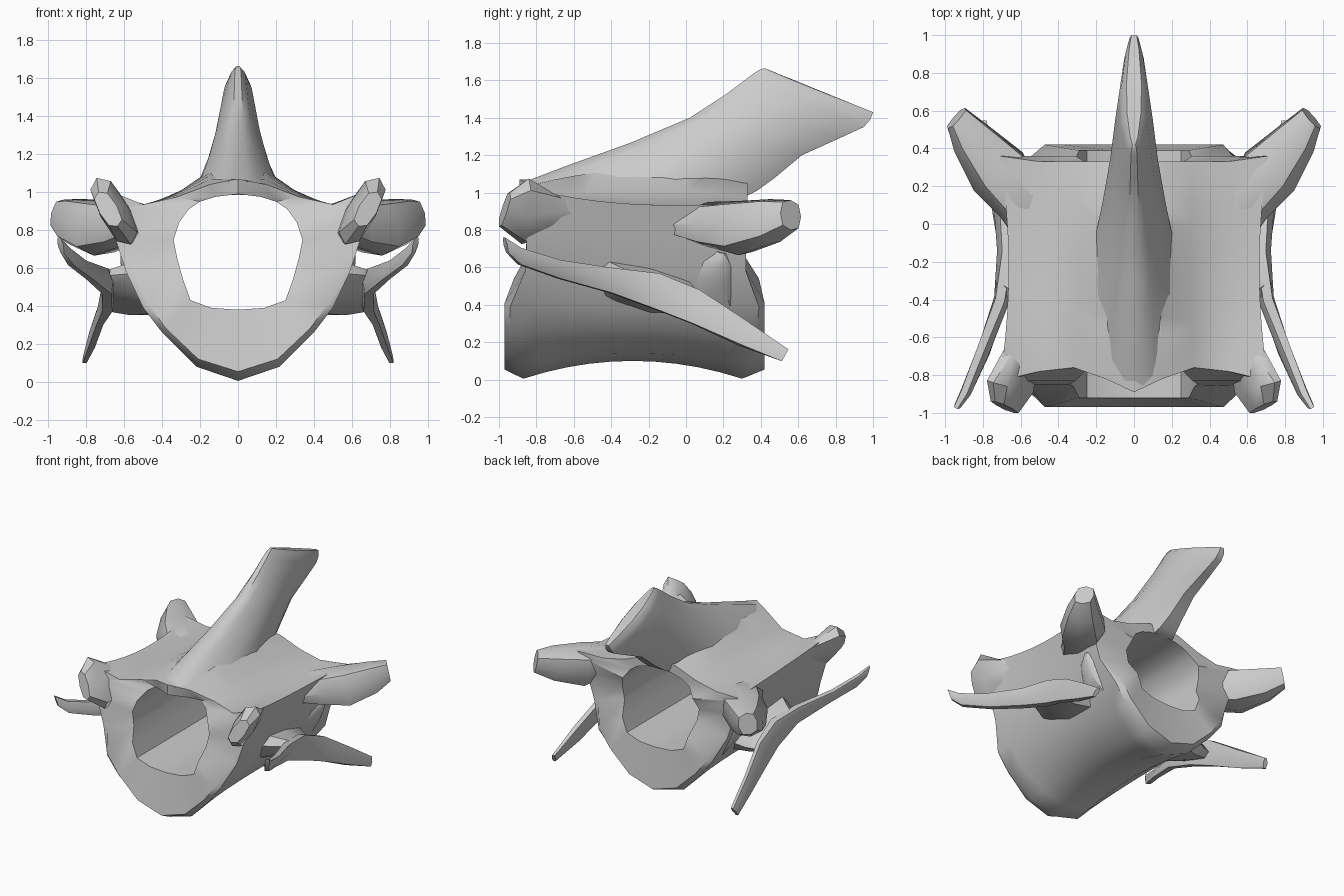
import bpy, bmesh, math
from mathutils import Vector

if "Cube" in bpy.data.objects:
    bpy.data.objects.remove(bpy.data.objects["Cube"])

bone = bpy.data.materials.new("bone_grey")
bone.use_nodes = True
bone.diffuse_color = (0.6, 0.6, 0.6, 1)
bone.node_tree.nodes["Principled BSDF"].inputs["Base Color"].default_value = (0.6, 0.6, 0.6, 1)


def finish(name, bm, mirror=False):
    bmesh.ops.recalc_face_normals(bm, faces=bm.faces)
    mesh = bpy.data.meshes.new(name)
    bm.to_mesh(mesh)
    bm.free()
    mesh.materials.append(bone)
    ob = bpy.data.objects.new(name, mesh)
    bpy.context.collection.objects.link(ob)
    if mirror:
        ob.modifiers.new("Mirror", "MIRROR").use_mirror_merge = False
    bpy.ops.object.select_all(action="DESELECT")
    ob.select_set(True)
    bpy.context.view_layer.objects.active = ob
    bpy.ops.object.shade_smooth_by_angle(angle=math.radians(42))


def loft(name, rings, closed=False, mirror=False):
    """Skin a list of point rings; closed joins the last ring to the first."""
    bm = bmesh.new()
    vs = [[bm.verts.new(p) for p in r] for r in rings]
    n = len(vs[0])
    for i in range(len(vs) if closed else len(vs) - 1):
        a, b = vs[i], vs[(i + 1) % len(vs)]
        for k in range(n):
            bm.faces.new((a[k], a[(k + 1) % n], b[(k + 1) % n], b[k]))
    if not closed:
        bm.faces.new(vs[0])
        bm.faces.new(vs[-1])
    finish(name, bm, mirror)


def squared(v):
    return math.copysign(abs(v) ** .75, v)


def process(name, sections, sides=8):
    """Mirrored bony arm through (centre, half axis, half axis) sections."""
    rings = []
    for c, a, b in sections:
        c, a, b = Vector(c), Vector(a), Vector(b)
        angles = [math.tau * i / sides for i in range(sides)]
        rings.append([c + a * squared(math.cos(t)) + b * squared(math.sin(t))
                      for t in angles])
    loft(name, rings, mirror=True)


# Body and arch: half profiles (x, z), front y and back y, from keel to roof
OUTER = [(0, .005), (.22, .08), (.4, .26), (.5, .39), (.59, .58), (.655, .78),
         (.71, .92), (.5, .935), (.32, .975), (.15, 1.04), (0, 1.07)]
HOLE = [(0, .38), (.14, .39), (.25, .43), (.29, .54), (.32, .65), (.34, .75),
        (.31, .84), (.26, .91), (.2, .95), (.12, .975), (0, .99)]
FRONT = [-.87, -.9, -.94, -.94, -.86, -.85, -.83, -.78, -.76, -.82, -.89]
BACK = [.3, .34, .38, .39, .32, .32, .36, .33, .33, .33, .33]
# Extra height along the middle of the roof and of the keel
ROOF_RISE = {8: .035, 9: .08}
KEEL_RISE = {0: .095, 1: .06}


def mirrored(half):
    return half + [Vector((-p.x, p.y, p.z)) for p in half[-2:0:-1]]


def outer_ring(t):
    bow = 4 * t * (1 - t)
    ring = []
    for k, (x, z) in enumerate(OUTER):
        y = FRONT[k] + (BACK[k] - FRONT[k]) * t
        z += (ROOF_RISE.get(k, 0) + KEEL_RISE.get(k, 0)) * bow
        if k == 6:
            z += .1 * (1 - t) ** 3 + .03 * t ** 3
        ring.append(Vector((x * (1 - .065 * bow), y, z)))
    return ring


def face_ring(ends, rim, mix):
    ring = []
    for k, (o, h) in enumerate(zip(OUTER, HOLE)):
        y = rim if k < 4 else ends[k]
        ring.append(Vector((o[0] + (h[0] - o[0]) * mix, y,
                            o[1] + (h[1] - o[1]) * mix)))
    return ring


rings = [outer_ring(i / 10) for i in range(11)]
rings += [face_ring(BACK, .42, .13), face_ring(BACK, .39, 1)]
rings += [face_ring(FRONT, -.92, 1), face_ring(FRONT, -.97, .13)]
loft("vertebra_body", [mirrored(r) for r in rings], closed=True)

# Spine: front edge, back edge and half width from roof to crest
SPINE = [((-.87, 1.055), (.33, .985), .24), ((-.62, 1.15), (.38, 1.01), .205),
         ((-.3, 1.265), (.47, 1.075), .165), ((.02, 1.4), (.62, 1.2), .125),
         ((.22, 1.53), (.82, 1.29), .1), ((.36, 1.635), (.95, 1.35), .08),
         ((.39, 1.655), (.985, 1.39), .068), ((.42, 1.665), (1, 1.43), .04)]
SHAPE = [(0, .2), (.07, .5), (.28, .9), (.55, 1), (.87, .65), (1, .35)]
rings = []
for (y0, z0), (y1, z1), w in SPINE:
    side = []
    for f, s in SHAPE:
        sag = w * .13 * math.sin(math.pi * f) * (1 - f)
        side.append(Vector((w * s, y0 + (y1 - y0) * f, z0 + (z1 - z0) * f - sag)))
    rings.append(side + [Vector((-p.x, p.y, p.z)) for p in reversed(side)])
loft("spinous_process", rings)

# Front joint processes, leaning out and up
process("front_joint_process", [
    ((.55, -.45, .85), (.05, 0, .02), (0, 0, .06)),
    ((.6, -.68, .87), (.075, .02, .03), (.04, 0, .1)),
    ((.655, -.86, .9), (.07, .02, -.03), (.09, .02, .175)),
    ((.685, -.97, .91), (.045, .01, -.02), (.05, .03, .09))])

# Rear joint processes, spreading sideways and back
process("rear_joint_process", [
    ((.52, -.08, .83), (.07, -.05, 0), (0, 0, .05)),
    ((.6, .12, .83), (.11, -.08, 0), (-.03, 0, .12)),
    ((.72, .28, .81), (.13, -.1, .02), (-.04, 0, .145)),
    ((.86, .45, .845), (.09, -.07, .02), (-.03, 0, .12)),
    ((.94, .56, .88), (.045, -.055, .01), (-.02, 0, .08))])

# Side blades: one slanted strip running from front tip to rear tip
process("side_blade", [
    ((.935, -.965, .72), (.015, .01, 0), (.01, -.01, .045)),
    ((.89, -.89, .66), (.025, .015, 0), (.01, 0, .05)),
    ((.8, -.68, .59), (.03, .015, 0), (.02, 0, .055)),
    ((.7, -.4, .53), (.04, .015, 0), (.01, 0, .075)),
    ((.68, -.15, .47), (.045, .01, 0), (-.01, 0, .11)),
    ((.71, .05, .39), (.03, .01, 0), (-.02, .02, .1)),
    ((.76, .3, .25), (.025, 0, .01), (-.01, .02, .07)),
    ((.8, .53, .13), (.018, 0, 0), (-.01, .02, .035))], 6)

# Webs joining the blades to the body
process("blade_root", [
    ((.44, -.2, .5), (0, .32, -.05), (0, 0, .14)),
    ((.57, -.2, .49), (0, .27, -.08), (0, 0, .1)),
    ((.69, -.17, .48), (0, .2, -.08), (0, 0, .06))])

# Small spurs behind the roots, rising towards the arch
process("rear_spur", [
    ((.49, .14, .55), (0, .16, -.04), (0, 0, .15)),
    ((.58, .17, .61), (0, .08, -.02), (0, .02, .09)),
    ((.62, .19, .65), (0, .02, 0), (0, 0, .03))], 6)
